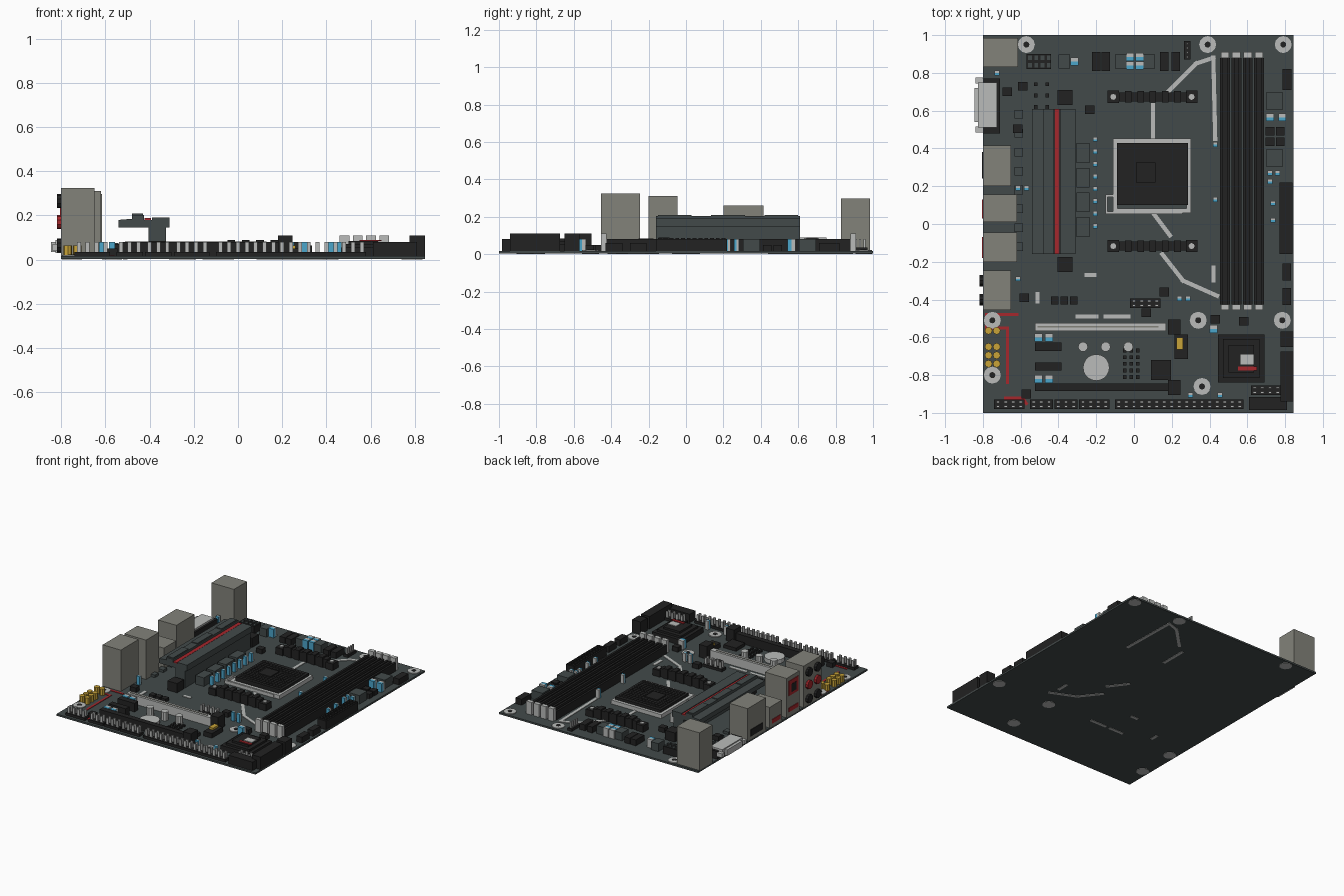
import bpy
import bmesh
import math
from mathutils import Matrix, Vector

default_cube = bpy.data.objects.get("Cube")
if default_cube:
    bpy.data.objects.remove(default_cube, do_unlink=True)

TOP = .016  # upper surface of the board


def colour(name, red, green, blue):
    material = bpy.data.materials.new(name)
    material.use_nodes = True
    value = (red, green, blue, 1)
    material.diffuse_color = value
    material.node_tree.nodes["Principled BSDF"].inputs["Base Color"].default_value = value
    return material


slate = colour("slate", .055, .068, .068)
black = colour("black", .016, .016, .016)
silver = colour("silver", .49, .5, .49)
shield = colour("warm grey", .225, .225, .195)
sky = colour("sky blue", .07, .38, .6)
gold = colour("gold", .58, .37, .04)
red = colour("red", .38, .02, .025)


def prisms(name, material, outlines, base, top, matrix=None):
    """One object made of upright prisms, one for each outline."""
    bm = bmesh.new()
    for outline in outlines:
        low = [bm.verts.new((x, y, base)) for x, y in outline]
        high = [bm.verts.new((x, y, top)) for x, y in outline]
        bm.faces.new(low[::-1])
        bm.faces.new(high)
        for i in range(len(low)):
            j = (i + 1) % len(low)
            bm.faces.new((low[i], low[j], high[j], high[i]))
    if matrix:
        bm.transform(matrix)
    bmesh.ops.recalc_face_normals(bm, faces=bm.faces)
    mesh = bpy.data.meshes.new(name)
    bm.to_mesh(mesh)
    bm.free()
    mesh.materials.append(material)
    obj = bpy.data.objects.new(name, mesh)
    bpy.context.collection.objects.link(obj)
    return obj


def rect(x, y, w, d):
    return [(x - w / 2, y - d / 2), (x + w / 2, y - d / 2), (x + w / 2, y + d / 2), (x - w / 2, y + d / 2)]


def blocks(name, material, spots, w, d, top, base=TOP):
    """Equal boxes centred on the given spots."""
    return prisms(name, material, [rect(x, y, w, d) for x, y in spots], base, top)


def span(name, material, x0, x1, y0, y1, top, base=TOP):
    """A single box given by its limits."""
    return blocks(name, material, [((x0 + x1) / 2, (y0 + y1) / 2)], x1 - x0, y1 - y0, top, base)


def discs(name, material, spots, radius, top, base=TOP, sides=12):
    ring = [(radius * math.cos(math.tau * i / sides), radius * math.sin(math.tau * i / sides)) for i in range(sides)]
    return prisms(name, material, [[(x + u, y + v) for u, v in ring] for x, y in spots], base, top)


def strokes(name, material, paths, width, top, base):
    """Flat printed lines along the given paths."""
    outlines = []
    for path in paths:
        for start, end in zip(path, path[1:]):
            a, b = Vector(start), Vector(end)
            along = (b - a).normalized() * width / 2
            side = Vector((-along.y, along.x))
            outlines.append([a - along - side, b + along - side, b + along + side, a - along + side])
    return prisms(name, material, outlines, base, top)


def grid(x, y, columns, rows, step_x, step_y):
    return [(x + i * step_x, y + j * step_y) for i in range(columns) for j in range(rows)]


# Board, mounting pads and printed lines
span("board", slate, -.8, .845, -1, 1, TOP, .003)
mounts = [(-.57, .95), (.39, .95), (.79, .95), (.34, -.51), (.785, -.51), (-.75, -.51), (-.75, -.8), (.36, -.86)]
discs("mounting_pads", silver, mounts, .045, .022, 0)
discs("mounting_holes", black, mounts, .016, .024)
strokes("printed_lines", silver, [
    [(.17, .69), (.33, .85), (.42, .88), (.43, .45)],
    [(.1, .63), (.1, .45)],
    [(.1, .06), (.19, -.06)],
    [(.15, -.16), (.26, -.3), (.44, -.38)],
    [(-.3, -.49), (-.2, -.49)], [(-.15, -.49), (-.03, -.49)],
    [(.42, -.23), (.42, -.3)], [(-.51, -.37), (-.51, -.41)], [(-.25, -.27), (-.21, -.27)],
], .022, .02, 0)
strokes("red_lines", red, [
    [(-.62, -.48), (-.78, -.48), (-.78, -.55), (-.67, -.55), (-.67, -.84)],
    [(-.68, -.92), (-.59, -.92), (-.57, -.95)],
], .016, .02, TOP)

# Rear connector housings along the left edge of the plan
span("keyboard_port_housing", shield, -.8, -.615, .83, .985, .297)
span("video_port_housing", shield, -.8, -.65, .2, .415, .26)
span("lower_usb_housing", shield, -.8, -.62, .01, .155, .17)
span("network_port_housing", shield, -.8, -.62, -.2, -.045, .31)
span("audio_housing", shield, -.8, -.65, -.455, -.245, .325)
span("video_port_slot", black, -.804, -.8, .24, .38, .09, .04)
span("usb_slot", red, -.804, -.8, .03, .13, .07, .04)
span("network_socket", red, -.804, -.8, -.18, -.07, .28, .17)
span("network_socket_opening", black, -.806, -.8, -.155, -.095, .25, .19)
span("network_usb_slot", red, -.804, -.8, -.18, -.07, .08, .05)

# Audio jacks: upright discs turned to face -x
turn = Matrix.Rotation(-math.pi / 2, 4, "Y")
for row, height in enumerate((.065, .17, .265)):
    for y in (-.3, -.4):
        jack = discs("audio_jack", red if row == 1 else black, [(0, 0)], .032, .018, 0, 10)
        jack.data.transform(Matrix.Translation((-.8, y, height)) @ turn)

# Wide video plug
span("plug_base", black, -.8, -.71, .48, .77, .075)
span("plug_cover", silver, -.825, -.725, .51, .75, .088, .03)
span("plug_shell", silver, -.845, -.8, .54, .72, .08, .035)
blocks("plug_screws", silver, [(-.82, .5), (-.82, .76)], .04, .03, .07, .04)

# Gold terminals
discs("gold_terminals", gold, [(x, y) for x in (-.77, -.727) for y in (-.565, -.65, -.695, -.74)], .02, .064, sides=8)

# Power cooler: a cross-section run along y
section = [(-.54, .145), (-.54, .18), (-.48, .185), (-.48, .203), (-.425, .203), (-.425, .18), (-.39, .18),
           (-.39, .19), (-.31, .19), (-.31, .145), (-.325, .145), (-.325, TOP), (-.405, TOP), (-.405, .145)]
stand = Matrix.Translation((0, .225, 0)) @ Matrix.Rotation(math.pi / 2, 4, "X")
prisms("power_cooler", slate, [section], -.385, .385, stand)
span("cooler_stripe", red, -.422, -.394, -.16, .61, .188, .18)
blocks("cooler_ribs", slate, grid(-.455, -.06, 1, 3, 0, .285), .05, .18, .209, .2)
blocks("cooler_end_chokes", black, [(-.365, .67), (-.365, -.215)], .08, .08, .085)
blocks("power_chokes", slate, grid(-.27, -.015, 1, 4, 0, .13), .07, .105, .08)
blocks("power_switches", slate, grid(-.61, -.12, 1, 8, 0, .1), .045, .045, .035)

# Processor socket
strokes("socket_frame", silver, [[(-.1, .07), (-.1, .44), (.29, .44), (.29, .07), (-.1, .07)]], .024, .045, TOP)
span("socket_body", black, -.09, .285, .1, .43, .065)
span("socket_centre", black, .01, .115, .22, .325, .074)
blocks("socket_contacts", black, [p for p in grid(-.065, .125, 14, 12, .025, .025)
                                 if not (0 < p[0] < .125 and .21 < p[1] < .335)], .013, .013, .069, .065)
strokes("socket_lever", silver, [[(-.145, .06), (-.145, .15), (-.1, .15)], [(-.145, .06), (.25, .06)]], .012, .04, TOP)

# Cooler brackets above and below the socket
for y in (.673, -.117):
    blocks("bracket_feet", black, [(-.11, y), (.305, y)], .06, .065, .065)
    span("bracket_bar", black, -.08, .28, y - .024, y + .024, .08)
    blocks("bracket_ridges", black, grid(-.03, y, 5, 1, .065, 0), .035, .06, .09)
    discs("bracket_screws", silver, [(-.11, y), (.305, y)], .016, .072, sides=8)

# Memory slots with grooves and end latches
for i in range(4):
    x = .482 + i * .06
    span("memory_slot", black, x - .026, x + .026, -.425, .88, .06)
    blocks("memory_slot_rails", black, [(x - .018, .2275), (x + .018, .2275)], .016, 1.305, .08)
    blocks("memory_latches", silver, [(x, .895), (x, -.44)], .044, .03, .11)

# Expansion slots
span("long_slot_silver", silver, -.525, .17, -.566, -.525, .08)
span("long_slot_groove", shield, -.51, .13, -.549, -.541, .083, .08)
span("long_slot_black", black, -.525, .18, -.885, -.845, .08)
blocks("slot_latches", black, [(.213, -.545), (.213, -.865)], .065, .08, .11)
blocks("short_slots", black, [(-.455, -.65), (-.455, -.755)], .14, .043, .08)

# Battery, round capacitors and chips
discs("battery", silver, [(-.2, -.76)], .07, .045, sides=20)
discs("round_capacitors", silver, grid(-.27, -.65, 3, 1, .12, 0), .026, .08, sides=10)
span("controller_chip", black, .09, .195, -.825, -.72, .04)
span("switch_base", black, .215, .285, -.715, -.585, .05)
span("switch_cap", gold, .225, .26, -.665, -.6, .065)
blocks("small_chips", black, [(-.235, .605), (-.615, .505), (-.58, -.39), (.43, -.505), (.58, -.515), (.065, -.47),
                              (.16, -.36), (-.57, -.9), (-.69, -.38), (-.67, .7), (-.59, .73)], .05, .045, .05)
blocks("chip_row", black, grid(-.42, -.405, 3, 1, .05, 0), .04, .04, .04)
blocks("tiny_parts", black, grid(-.05, -.81, 3, 5, .035, .035) + grid(-.52, .62, 2, 3, .06, .06), .018, .02, .028)

# Chipset cooler: stepped square with a flat badge
for inset, height in ((0, .055), (.025, .07), (.055, .085)):
    span("chipset_cooler_step", black, .445 + inset, .69 - inset, -.84 + inset, -.585 - inset, height)
span("badge_light", silver, .565, .635, -.745, -.69, .09, .085)
span("badge_red", red, .55, .65, -.775, -.755, .09, .085)

# Power, drive and panel connectors
span("main_power_connector", black, .77, .84, -.16, .22, .08)
blocks("main_power_cells", black, grid(.79, -.14, 2, 12, .03, .031), .02, .02, .086, .08)
span("drive_connector", black, .775, .845, -.94, -.675, .11)
span("drive_connector_small", black, .775, .845, -.65, -.57, .11)
blocks("edge_sockets", black, [(.808, -.255), (.808, -.385)], .045, .09, .06)
span("edge_header", black, .785, .835, .71, .82, .06)
span("corner_connector", black, .61, .81, -.985, -.915, .08)
span("processor_power_connector", black, -.57, -.44, .82, .9, .07)
blocks("processor_power_cells", slate, grid(-.55, .84, 4, 2, .033, .04), .02, .024, .075, .07)

# Rear and side power parts
blocks("rear_switches", black, [(-.2, .86), (-.15, .86), (.16, .86), (.22, .86)], .045, .1, .06)
blocks("rear_chokes", slate, [(-.07, .86), (.08, .86), (-.37, .86)], .06, .075, .075)
blocks("side_chokes", slate, [(.745, .65), (.745, .35)], .09, .09, .08)
blocks("side_switches", black, grid(.72, .435, 2, 2, .055, .055), .045, .045, .05)

# Pin headers
headers = [(-.72, -.955, 4), (-.53, -.955, 3), (-.4, -.955, 3), (-.27, -.955, 4), (-.08, -.955, 17),
           (0, -.42, 4), (.64, -.88, 4)]
for x, y, count in headers:
    span("header_base", black, x - .02, x + count * .04 - .02, y - .025, y + .025, .035)
    blocks("header_pins", silver, grid(x, y - .012, count, 2, .04, .025), .018, .01, .08)
span("fan_header_base", black, .265, .3, .87, .97, .035)
blocks("fan_header_pins", silver, grid(.282, .885, 1, 4, 0, .023), .01, .01, .08)

# Two-tone capacitors: blue towards the front, silver behind
small = grid(-.205, -.01, 1, 8, 0, .0655) + [
    (-.615, .19), (-.57, .19), (.43, .42), (.43, .13), (-.615, -.29), (-.725, .8), (.24, -.395), (.285, -.395),
    (.3, -.905), (.455, -.905), (.72, .27), (.76, .27), (.72, .225), (.735, .11), (.735, .02)]
large = grid(-.02, .84, 2, 2, .05, .045) + [
    (-.315, .86), (.72, .565), (.785, .565), (-.505, -.6), (-.45, -.6), (-.505, -.82), (-.45, -.82), (.42, -.555)]
for spots, width in ((small, .026), (large, .042)):
    blocks("capacitor_fronts", sky, [(x, y - width / 4) for x, y in spots], width, width / 2, .08)
    blocks("capacitor_backs", silver, [(x, y + width / 4) for x, y in spots], width, width / 2, .08)
